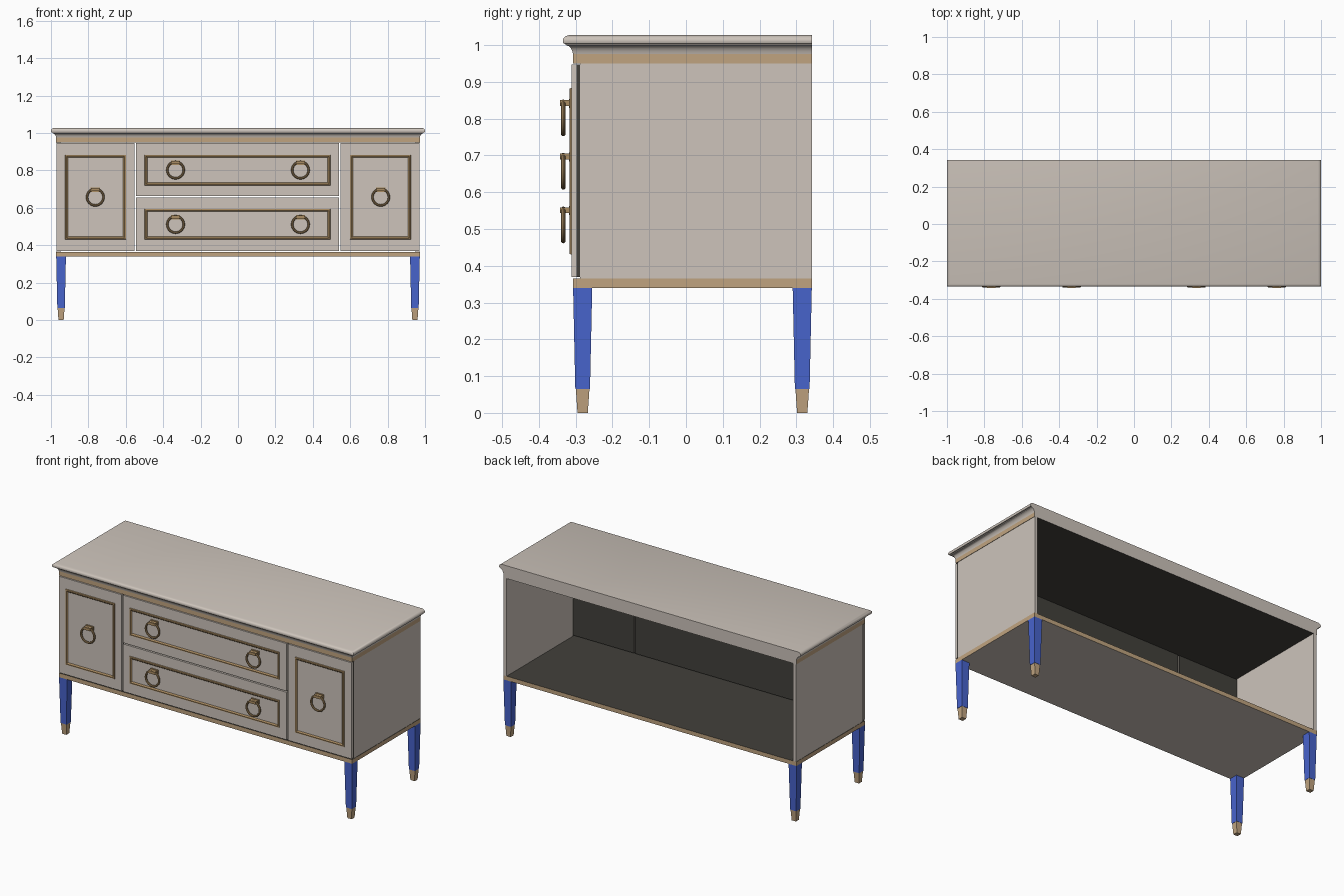
import bpy, bmesh, math

if "Cube" in bpy.data.objects:
    bpy.data.objects.remove(bpy.data.objects["Cube"])

def srgb(r, g, b):
    f = lambda c: c / 12.92 if c <= 0.04045 else ((c + 0.055) / 1.055) ** 2.4
    return (f(r / 255), f(g / 255), f(b / 255), 1)

def material(name, rgb):
    m = bpy.data.materials.new(name)
    m.diffuse_color = srgb(*rgb)
    m.use_nodes = True
    m.node_tree.nodes["Principled BSDF"].inputs["Base Color"].default_value = m.diffuse_color
    return m

BEIGE = material("warm beige", (205, 196, 187))
GOLD = material("pale gold", (192, 164, 128))
BRASS = material("brass", (170, 140, 98))
BLUE = material("blue", (72, 100, 205))
DARK = material("dark interior", (66, 64, 59))

def finish(name, bm, mats, smooth=False, rule=None):
    bmesh.ops.recalc_face_normals(bm, faces=bm.faces)
    bm.normal_update()
    if rule:
        for f in bm.faces:
            f.material_index = rule(f)
    me = bpy.data.meshes.new(name)
    bm.to_mesh(me)
    bm.free()
    for m in mats:
        me.materials.append(m)
    ob = bpy.data.objects.new(name, me)
    bpy.context.collection.objects.link(ob)
    if smooth:
        bpy.ops.object.select_all(action='DESELECT')
        ob.select_set(True)
        bpy.context.view_layer.objects.active = ob
        bpy.ops.object.shade_smooth_by_angle(angle=math.radians(35))
    return ob

def loft(bm, rings, caps=True, closed=False):
    """Skin a list of point loops."""
    vs = [[bm.verts.new(p) for p in r] for r in rings]
    n = len(vs[0])
    pairs = list(zip(vs, vs[1:])) + ([(vs[-1], vs[0])] if closed else [])
    for a, b in pairs:
        for i in range(n):
            j = (i + 1) % n
            bm.faces.new((a[i], a[j], b[j], b[i]))
    if caps:
        bm.faces.new(vs[0])
        bm.faces.new(vs[-1])

def rect_z(x0, x1, y0, y1, z):
    return [(x0, y0, z), (x1, y0, z), (x1, y1, z), (x0, y1, z)]

def rect_y(x0, x1, z0, z1, y):
    return [(x0, y, z0), (x1, y, z0), (x1, y, z1), (x0, y, z1)]

def box(name, x, y, z, mats, rule=None):
    bm = bmesh.new()
    loft(bm, [rect_z(*x, *y, z[0]), rect_z(*x, *y, z[1])])
    return finish(name, bm, mats, rule=rule)

BACK, FRONT, W = 0.342, -0.307, 0.972

# top: moulded edge on the front and both ends, flush at the back
profile = [(0.0, 0.975), (0.002, 0.983), (0.006, 0.991), (0.012, 0.997), (0.020, 1.0),
           (0.020, 1.003), (0.026, 1.004), (0.028, 1.009), (0.028, 1.015),
           (0.025, 1.020), (0.020, 1.024), (0.012, 1.027)]
bm = bmesh.new()
loft(bm, [rect_z(-W - o, W + o, FRONT - o, BACK, z) for o, z in profile])
finish("moulded_top", bm, [BEIGE], smooth=True)

# gold rails above and below the body
box("upper_rail", (-W, W), (FRONT, BACK), (0.95, 0.975), [GOLD, DARK, BEIGE],
    lambda f: 1 if f.normal.z < -0.5 else 2 if f.normal.y > 0.5 else 0)
box("lower_rail", (-W, W), (FRONT, BACK), (0.34, 0.365), [GOLD, DARK, BEIGE],
    lambda f: 1 if f.normal.z > 0.5 else 2 if f.normal.z < -0.5 else 0)

# end panels; the back is open
for side, s in (("left", -1), ("right", 1)):
    box(side + "_end_panel", sorted((s * 0.95, s * 0.97)), (-0.288, BACK),
        (0.365, 0.95), [BEIGE])

# doors and drawers: beige front, dark backing, raised gold frame
def front_panel(name, x, z, fx, fz):
    box(name, x, (-0.311, -0.297), z, [BEIGE])
    box(name + "_backing", x, (-0.297, -0.288), z, [DARK])
    bm = bmesh.new()
    rings = [rect_y(fx[0] + d, fx[1] - d, fz[0] + d, fz[1] - d, y)
             for d, y in ((0, -0.310), (0.002, -0.316), (0.008, -0.317),
                          (0.013, -0.314), (0.017, -0.310))]
    loft(bm, rings, caps=False, closed=True)
    finish(name + "_frame", bm, [BRASS])

front_panel("left_door", (-0.97, -0.554), (0.37, 0.947), (-0.925, -0.598), (0.43, 0.884))
front_panel("right_door", (0.548, 0.97), (0.37, 0.947), (0.598, 0.925), (0.43, 0.884))
front_panel("upper_drawer", (-0.546, 0.541), (0.662, 0.947), (-0.5, 0.495), (0.719, 0.884))
front_panel("lower_drawer", (-0.546, 0.541), (0.37, 0.655), (-0.5, 0.495), (0.43, 0.595))

# ring pulls with a bracket and a back plate
def ring_pull(name, x, z, ring_r=0.044, tube=0.006, n=32, m=10):
    bm = bmesh.new()
    rings = []
    for i in range(n):
        a = 2 * math.pi * i / n
        ring = []
        for j in range(m):
            b = 2 * math.pi * j / m
            r = ring_r + tube * math.cos(b)
            ring.append((x + r * math.cos(a), -0.3335 + tube * math.sin(b),
                         z + r * math.sin(a)))
        rings.append(ring)
    loft(bm, rings, caps=False, closed=True)
    finish(name + "_ring", bm, [BRASS], smooth=True)
    box(name + "_bracket", (x - 0.022, x + 0.022), (-0.342, -0.31),
        (z + 0.032, z + 0.048), [BRASS])
    box(name + "_plate", (x - 0.025, x + 0.025), (-0.318, -0.31),
        (z + 0.027, z + 0.051), [BRASS])

for side, s in (("left", -1), ("right", 1)):
    ring_pull(side + "_door_pull", s * 0.763, 0.657)
    ring_pull(side + "_upper_drawer_pull", s * 0.334, 0.802)
    ring_pull(side + "_lower_drawer_pull", s * 0.334, 0.511)

# tapered square legs with gold feet
def taper(name, cx, cy, sections, mat):
    bm = bmesh.new()
    loft(bm, [rect_z(cx - h, cx + h, cy - h, cy + h, z) for h, z in sections])
    finish(name, bm, [mat])

for side, cx in (("left", -0.946), ("right", 0.946)):
    for end, cy in (("front", -0.281), ("back", 0.316)):
        taper(f"{end}_{side}_leg", cx, cy, [(0.020, 0.065), (0.026, 0.34)], BLUE)
        taper(f"{end}_{side}_foot", cx, cy, [(0.014, 0.0), (0.0185, 0.065)], GOLD)
